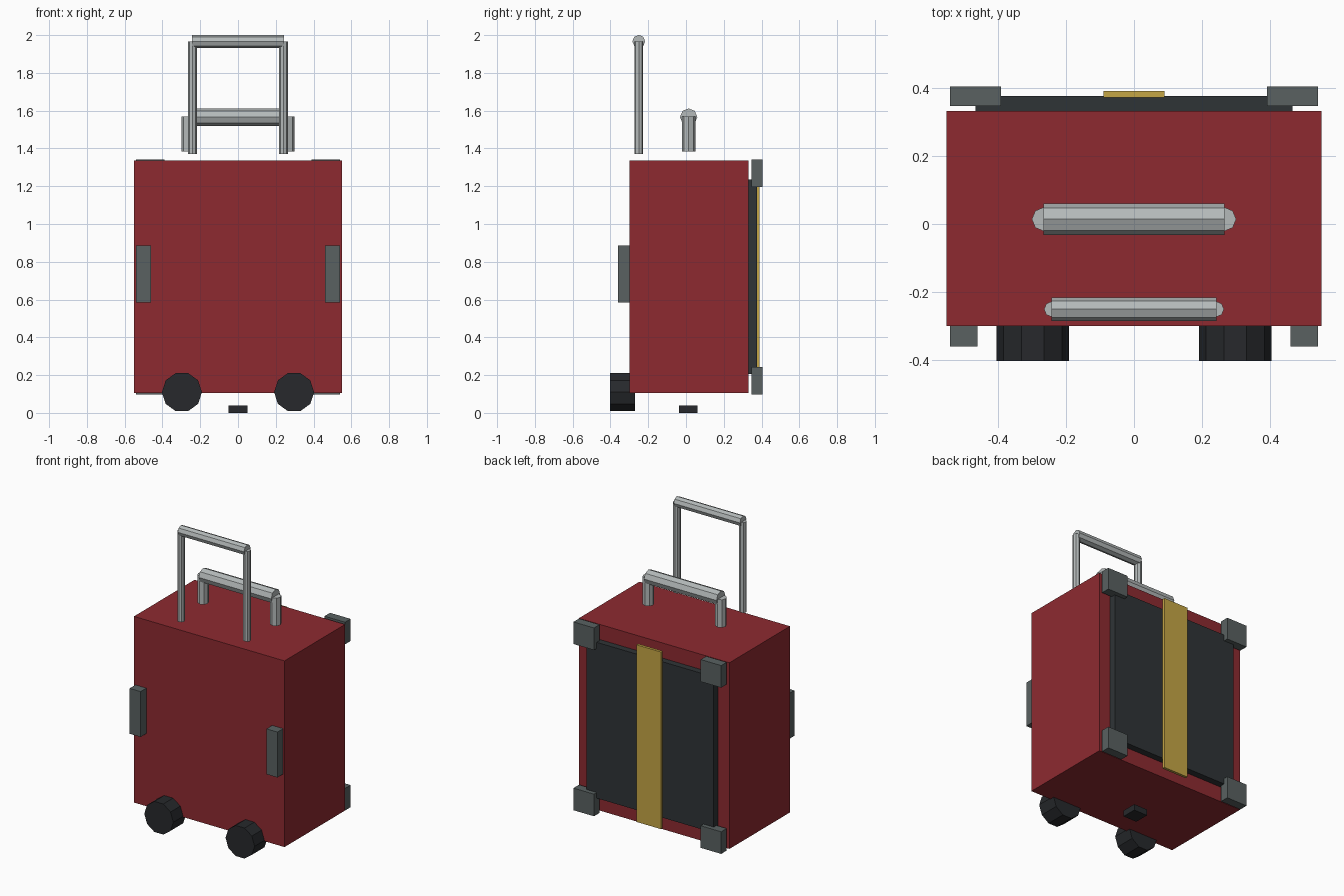
import bpy, bmesh, math
from mathutils import Matrix

if "Cube" in bpy.data.objects:
    bpy.data.objects.remove(bpy.data.objects["Cube"])


def material(name, rgb):
    m = bpy.data.materials.new(name)
    m.diffuse_color = (*rgb, 1)
    m.use_nodes = True
    m.node_tree.nodes["Principled BSDF"].inputs["Base Color"].default_value = m.diffuse_color
    return m


RED = material("red_shell", (0.27, 0.023, 0.03))
DARK = material("dark_panel", (0.028, 0.034, 0.037))
RUBBER = material("rubber", (0.02, 0.022, 0.025))
GOLD = material("gold_strap", (0.56, 0.38, 0.06))
TRIM = material("grey_trim", (0.10, 0.12, 0.12))
METAL = material("metal", (0.46, 0.49, 0.49))


def finish(name, bm, mat):
    bmesh.ops.recalc_face_normals(bm, faces=bm.faces)
    mesh = bpy.data.meshes.new(name)
    bm.to_mesh(mesh)
    bm.free()
    mesh.materials.append(mat)
    ob = bpy.data.objects.new(name, mesh)
    bpy.context.collection.objects.link(ob)
    return ob


def box(name, x, y, z, mat):
    """Box from (min, max) ranges."""
    bm = bmesh.new()
    size = [r[1] - r[0] for r in (x, y, z)]
    mid = [(r[0] + r[1]) / 2 for r in (x, y, z)]
    bmesh.ops.create_cube(bm, size=1, matrix=Matrix.Translation(mid) @ Matrix.Diagonal((*size, 1)))
    return finish(name, bm, mat)


def rod(name, centre, radius, length, axis, mat, sides=8):
    """Flat-sided cylinder along an axis, with corners lying on the other two axes."""
    turn = {"X": Matrix.Rotation(math.pi / 2, 4, "Y"),
            "Y": Matrix.Rotation(math.pi / 2, 4, "X"),
            "Z": Matrix.Identity(4)}[axis]
    # start the ring of corners on +x before turning
    bm = bmesh.new()
    ring = [bm.verts.new((radius * math.cos(a), radius * math.sin(a), -length / 2))
            for a in (2 * math.pi * i / sides for i in range(sides))]
    base = bm.faces.new(ring)
    top = bmesh.ops.extrude_face_region(bm, geom=[base], use_keep_orig=True)["geom"]
    bmesh.ops.translate(bm, vec=(0, 0, length),
                        verts=[v for v in top if isinstance(v, bmesh.types.BMVert)])
    bmesh.ops.transform(bm, matrix=Matrix.Translation(centre) @ turn, verts=bm.verts)
    return finish(name, bm, mat)


def span(side, a, b):
    return tuple(sorted((side * a, side * b)))


# Case, back panel and strap
box("case", (-0.55, 0.55), (-0.30, 0.332), (0.105, 1.335), RED)
box("back_panel", (-0.465, 0.465), (0.32, 0.375), (0.205, 1.235), DARK)
box("back_strap", (-0.09, 0.09), (0.372, 0.39), (0.135, 1.305), GOLD)

# Small foot underneath
box("foot", (-0.05, 0.05), (-0.038, 0.062), (0.0, 0.04), RUBBER)

# Paired parts
for side, label in ((-1, "left"), (1, "right")):
    for z, level in (((0.097, 0.243), "lower"), ((1.195, 1.341), "upper")):
        box(f"corner_guard_{level}_{label}", span(side, 0.39, 0.54), (0.346, 0.404), z, TRIM)
    box(f"front_latch_{label}", span(side, 0.46, 0.54), (-0.36, -0.295), (0.585, 0.885), TRIM)
    rod(f"wheel_{label}", (side * 0.297, -0.336, 0.11), 0.106, 0.133, "Y", RUBBER, 10)
    rod(f"carry_handle_post_{label}", (side * 0.265, 0.014, 1.477), 0.035, 0.184, "Z", METAL)
    rod(f"pull_handle_post_{label}", (side * 0.241, -0.25, 1.668), 0.023, 0.596, "Z", METAL)

# Handle grips
rod("carry_handle_grip", (0, 0.014, 1.566), 0.046, 0.53, "X", METAL)
rod("pull_handle_grip", (0, -0.25, 1.967), 0.034, 0.485, "X", METAL)
